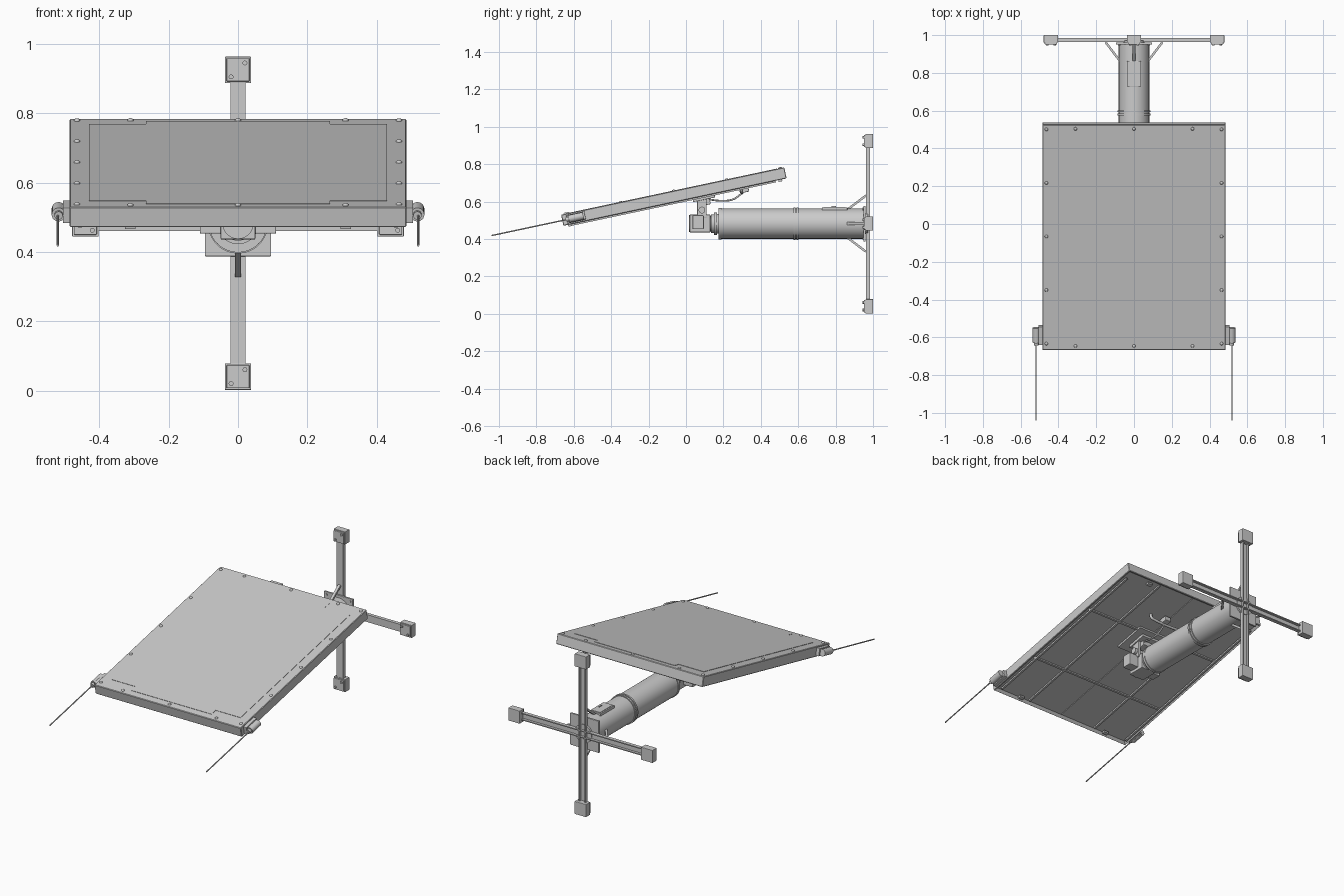
import bpy, bmesh, math
from mathutils import Matrix, Vector

cube = bpy.data.objects.get("Cube")
if cube:
    bpy.data.objects.remove(cube, do_unlink=True)

grey = bpy.data.materials.new("painted grey metal")
grey.use_nodes = True
colour = (0.6, 0.6, 0.6, 1)
grey.diffuse_color = colour
grey.node_tree.nodes["Principled BSDF"].inputs["Base Color"].default_value = colour

WORLD = Matrix.Identity(4)
TILT = Matrix.Translation((0, -0.065, 0.627)) @ Matrix.Rotation(math.radians(12), 4, 'X')
AXIS_Z = 0.4825
W, L, T = 0.485, 0.61, 0.03   # half sizes of the panel


def finish(bm, name, frame=WORLD, smooth=False):
    bmesh.ops.recalc_face_normals(bm, faces=bm.faces)
    bm.transform(frame)
    mesh = bpy.data.meshes.new(name)
    bm.to_mesh(mesh)
    bm.free()
    mesh.materials.append(grey)
    ob = bpy.data.objects.new(name, mesh)
    bpy.context.collection.objects.link(ob)
    if smooth:
        bpy.ops.object.select_all(action='DESELECT')
        ob.select_set(True)
        bpy.context.view_layer.objects.active = ob
        bpy.ops.object.shade_smooth_by_angle()
    return ob


def add_box(bm, centre, size):
    m = Matrix.Translation(centre) @ Matrix.Diagonal((*size, 1))
    return bmesh.ops.create_cube(bm, size=1, matrix=m)["verts"]


def boxes(name, items, frame=WORLD, bevel=0):
    bm = bmesh.new()
    for centre, size in items:
        add_box(bm, centre, size)
    if bevel:
        bmesh.ops.bevel(bm, geom=bm.edges[:], offset=bevel, segments=2, affect='EDGES', profile=0.5)
    return finish(bm, name, frame)


def rods(name, items, frame=WORLD, sides=24):
    # each item: start, end, radius
    bm = bmesh.new()
    for a, b, r in items:
        a, b = Vector(a), Vector(b)
        m = Matrix.Translation((a + b) / 2) @ (b - a).to_track_quat('Z', 'Y').to_matrix().to_4x4()
        bmesh.ops.create_cone(bm, cap_ends=True, segments=sides, radius1=r, radius2=r,
                              depth=(b - a).length, matrix=m)
    return finish(bm, name, frame, True)


def lathe(name, profile):
    # profile of (radius, y) pairs spun about the pole axis
    bm = bmesh.new()
    verts = [bm.verts.new((r, y, AXIS_Z)) for r, y in profile]
    edges = [bm.edges.new(p) for p in zip(verts, verts[1:])]
    bmesh.ops.spin(bm, geom=verts + edges, cent=(0, 0, AXIS_Z), axis=(0, 1, 0),
                   angle=math.tau, steps=48, use_merge=True)
    bmesh.ops.remove_doubles(bm, verts=bm.verts, dist=0.0001)
    return finish(bm, name, WORLD, True)


def cable(name, points, radius, frame=WORLD):
    cu = bpy.data.curves.new(name, 'CURVE')
    cu.dimensions = '3D'
    cu.bevel_depth, cu.bevel_resolution, cu.use_fill_caps = radius, 3, True
    sp = cu.splines.new('BEZIER')
    sp.bezier_points.add(len(points) - 1)
    for bp, p in zip(sp.bezier_points, points):
        bp.co = p
        bp.handle_left_type = bp.handle_right_type = 'AUTO'
    cu.materials.append(grey)
    ob = bpy.data.objects.new(name, cu)
    ob.matrix_world = frame
    bpy.context.collection.objects.link(ob)


# Panel tray, underside recessed within a narrow lip
bm = bmesh.new()
add_box(bm, (0, 0, 0), (2 * W, 2 * L, 2 * T))
bmesh.ops.bevel(bm, geom=bm.edges[:], offset=0.003, segments=1, affect='EDGES')
bm.normal_update()
bottom = min(bm.faces, key=lambda f: f.calc_center_median().z)
bmesh.ops.inset_region(bm, faces=[bottom], thickness=0.022)
bmesh.ops.translate(bm, verts=bottom.verts, vec=(0, 0, 0.012))
finish(bm, "panel_tray", TILT)

# Thin notched plate on the upper face
bm = bmesh.new()
outline = [(0.43, -0.53), (0.43, 0.53), (0.265, 0.53), (0.265, 0.57)]
outline += [(-x, y) for x, y in reversed(outline)]
half = [(0.265, 0.57), (0.265, 0.53), (0.43, 0.53)]
quarter = half + [(x, -y) for x, y in reversed(half)]
loop = quarter + [(-x, y) for x, y in reversed(quarter)]
face = bm.faces.new([bm.verts.new((x, y, T - 0.001)) for x, y in loop])
ext = bmesh.ops.extrude_face_region(bm, geom=[face])["geom"]
bmesh.ops.translate(bm, verts=[v for v in ext if isinstance(v, bmesh.types.BMVert)], vec=(0, 0, 0.003))
finish(bm, "panel_top_plate", TILT)

# Bolt heads round the rim of the panel
spots = [(s * 0.464, -0.575 + i * 0.29) for s in (-1, 1) for i in range(5)]
spots += [(x, s * 0.588) for x in (-0.31, 0, 0.31) for s in (-1, 1)]
bm = bmesh.new()
for x, y in spots:
    bmesh.ops.create_uvsphere(bm, u_segments=12, v_segments=8, radius=0.009,
                              matrix=TILT @ Matrix.Translation((x, y, T)) @ Matrix.Diagonal((1, 1, 0.8, 1)))
finish(bm, "panel_bolts", WORLD, True)

# Underside ribs and seams
under = -T + 0.009
ribs = [((x, 0, under), (0.012, 2 * L - 0.05, 0.012)) for x in (-0.24, 0.24)]
ribs += [((0, y, under), (2 * W - 0.05, 0.012, 0.012)) for y in (-0.27, 0.22)]
ribs += [((0, 0, under + 0.002), (0.004, 2 * L - 0.05, 0.006))]
boxes("underside_ribs", ribs, TILT)
boxes("underside_rails", [((s * 0.455, -0.01, -T - 0.004), (0.012, 1.12, 0.01)) for s in (-1, 1)]
      + [((x, s * 0.575, -T - 0.004), (0.03, 0.02, 0.012)) for x in (-0.31, 0.31) for s in (-1, 1)], TILT)
boxes("mount_plate", [((0, 0.15, -T + 0.002), (0.22, 0.2, 0.012))], TILT)

# Side brackets with long feeler rods
for s, side in ((1, "left"), (-1, "right")):
    boxes(side + "_rod_bracket", [((s * 0.494, -0.535, 0.0), (0.022, 0.1, 0.045)),
                                  ((s * 0.507, -0.535, 0.005), (0.03, 0.05, 0.022))], TILT, 0.002)
    rods(side + "_rod_holder", [((s * 0.517, -0.575, 0), (s * 0.517, -0.495, 0), 0.02),
                                ((s * 0.517, -0.59, 0), (s * 0.517, -0.57, 0), 0.012)], TILT)
    rods(side + "_feeler_rod", [((s * 0.519, -0.996, -0.001), (s * 0.519, -0.55, -0.001), 0.0035)], TILT, 10)

# Pole with collars and stepped neck
lathe("pole", [(0, 0.135), (0.05, 0.135), (0.05, 0.15), (0.06, 0.15), (0.06, 0.165), (0.052, 0.165),
               (0.052, 0.175), (0.084, 0.175), (0.084, 0.19), (0.081, 0.19), (0.081, 0.575),
               (0.087, 0.575), (0.087, 0.585), (0.081, 0.585), (0.081, 0.592), (0.087, 0.592),
               (0.087, 0.602), (0.081, 0.602), (0.081, 0.95), (0, 0.95)])

# Service hatch on top of the pole
hz = AXIS_Z + 0.077
boxes("hatch_frame", [((0, 0.795, hz), (0.074, 0.135, 0.02))], WORLD, 0.003)
boxes("hatch_door", [((0, 0.795, hz + 0.008), (0.058, 0.118, 0.009)),
                     ((0.016, 0.79, hz + 0.013), (0.006, 0.025, 0.006))])

# Tilt head: yoke, cheeks, pivot and saddle
boxes("yoke", [((0, 0.075, 0.483), (0.1, 0.11, 0.095)),
               ((0, 0.065, 0.49), (0.22, 0.06, 0.075))], WORLD, 0.004)
rods("neck", [((0, 0.1, AXIS_Z), (0, 0.14, AXIS_Z), 0.042),
              ((0, 0.015, AXIS_Z), (0, 0.04, AXIS_Z), 0.045)])
boxes("head_cheeks", [((s * 0.05, 0.085, 0.565), (0.016, 0.05, 0.1)) for s in (-1, 1)], WORLD, 0.003)
rods("pivot_pin", [((-0.075, 0.085, 0.555), (0.075, 0.085, 0.555), 0.018)])
boxes("saddle", [((0, 0.155, -T - 0.01), (0.13, 0.12, 0.02)),
                 ((0, 0.15, -T - 0.03), (0.08, 0.07, 0.04))], TILT, 0.003)

# Cable and underside handle
cable("cable", [(0.03, 0.12, 0.612), (0.03, 0.19, 0.605), (0.03, 0.25, 0.612), (0.03, 0.3, 0.645)], 0.005)
cable("handle", [(-0.12, 0.36, -T + 0.01), (-0.12, 0.36, -T - 0.012), (-0.1, 0.36, -T - 0.02),
                 (0.1, 0.36, -T - 0.02), (0.12, 0.36, -T - 0.012), (0.12, 0.36, -T + 0.01)], 0.008, TILT)
boxes("cable_box", [((0.03, 0.375, -T - 0.012), (0.04, 0.05, 0.03))], TILT, 0.003)

# Base plate and channel arms, the arms repeated by quarter turns about the pole axis
boxes("base_plate", [((0, 0.955, AXIS_Z), (0.19, 0.012, 0.19))], WORLD, 0.002)
rods("base_plate_bolts", [((x, 0.945, AXIS_Z + z), (x, 0.955, AXIS_Z + z), 0.007)
                          for x in (-0.078, 0.078) for z in (-0.078, 0.078)], WORLD, 12)
lathe("base_ring", [(0.03, 0.955), (0.055, 0.955), (0.055, 0.972), (0.03, 0.972), (0.03, 0.955)])
for i, side in enumerate(("upper", "right", "lower", "left")):
    turn = Matrix.Translation((0, 0, AXIS_Z)) @ Matrix.Rotation(-i * math.pi / 2, 4, 'Y')
    reach = 0.48 - 0.002 * (i % 2)
    boxes(side + "_arm", [((0, 0.966, 0.225), (0.044, 0.006, 0.45))]
          + [((s * 0.019, 0.974, 0.225), (0.006, 0.02, 0.45)) for s in (-1, 1)], turn)
    boxes(side + "_foot", [((0, 0.98, reach - 0.038), (0.076, 0.04, 0.076)),
                           ((0, 0.958, reach - 0.038), (0.066, 0.014, 0.066))], turn, 0.002)
    rods(side + "_foot_bolts", [((s * 0.02, 0.944, reach - 0.038 + s * 0.02),
                                 (s * 0.02, 0.955, reach - 0.038 + s * 0.02), 0.007) for s in (-1, 1)], turn, 12)
    # Diagonal brace from pole to arm
    bm = bmesh.new()
    a, b = Vector((0, 0.862, 0.074)), Vector((0, 0.962, 0.15))
    add_box(bm, (0, 0, 0), (0.016, 0.012, (b - a).length))
    bm.transform(Matrix.Translation((a + b) / 2) @ Matrix.Rotation(-(b - a).angle(Vector((0, 0, 1))), 4, 'X'))
    finish(bm, side + "_brace", turn)
